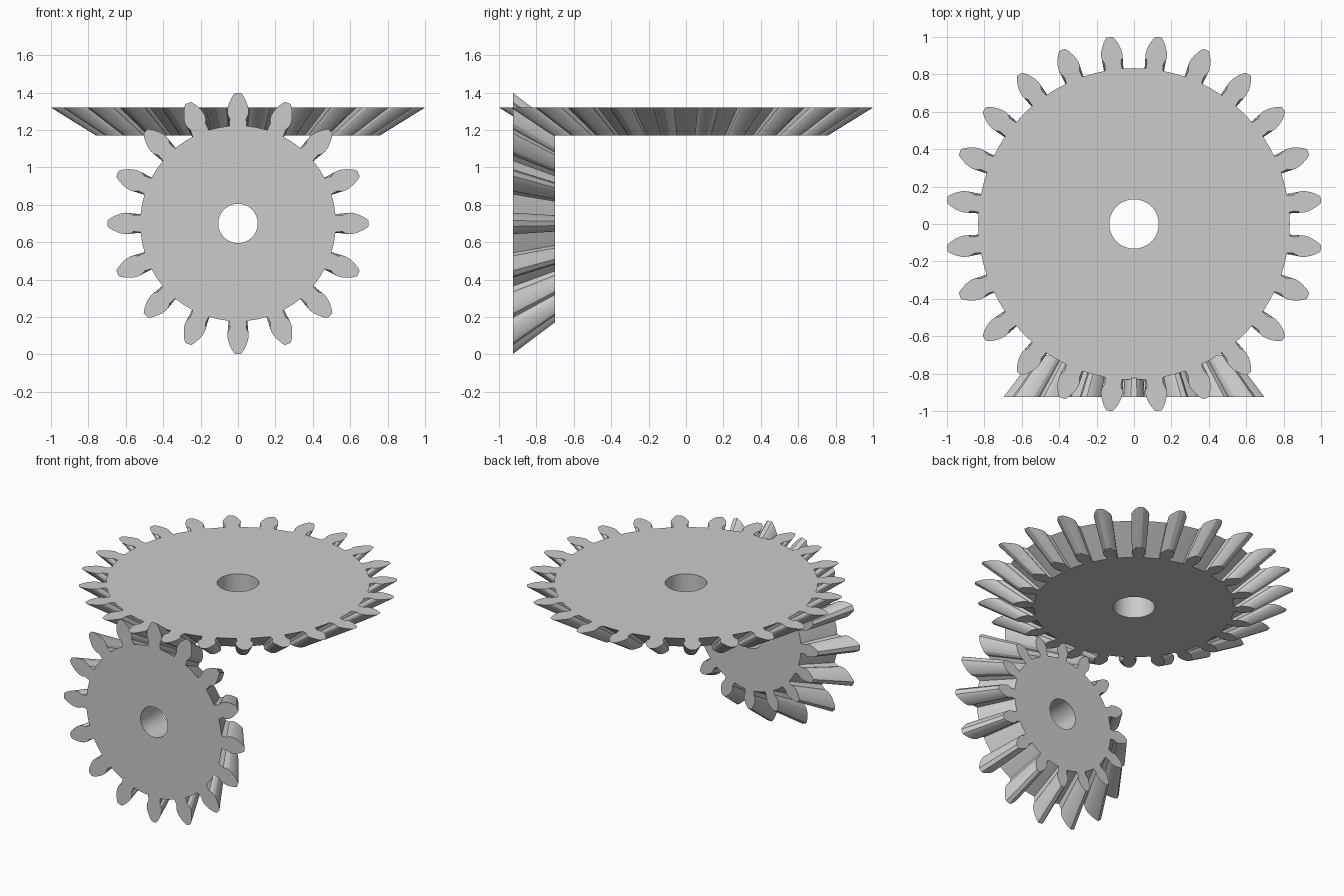
import bpy, bmesh, math
from mathutils import Vector, Matrix

if "Cube" in bpy.data.objects:
    bpy.data.objects.remove(bpy.data.objects["Cube"])

MODULE = 0.0775
APEX = Vector((0, 0, 0.70))   # common apex of both pitch cones
SHRINK = 0.758                # size of inner face relative to outer face
# half tooth: (height from pitch circle, half width), in modules
TOOTH = [(-1.25, 0.60), (-0.75, 0.56), (-0.5, 0.70), (-0.2, 0.74), (0.1, 0.69),
         (0.4, 0.58), (0.7, 0.43), (0.88, 0.31), (1.0, 0.20)]


def outline(teeth, phase):
    """Toothed outline as 2D points"""
    pitch = teeth * MODULE / 2
    pts = []
    for i in range(teeth):
        c = (i + phase) * math.tau / teeth
        for side, half in ((-1, TOOTH), (1, TOOTH[::-1])):
            for h, w in half:
                r = pitch + h * MODULE
                a = c + side * math.asin(w * MODULE / r)
                pts.append((r * math.cos(a), r * math.sin(a)))
        # root arc midpoint
        a = c + math.pi / teeth
        r = pitch - 1.25 * MODULE
        pts.append((r * math.cos(a), r * math.sin(a)))
    return pts


def bevel_gear(name, teeth, height, bore, phase, matrix):
    """Conical gear with its apex at the local origin and axis on z"""
    bm = bmesh.new()
    pts = outline(teeth, phase)
    big = [bm.verts.new((x, y, height)) for x, y in pts]
    small = [bm.verts.new(v.co * SHRINK) for v in big]
    n = len(pts)
    for i in range(n):
        j = (i + 1) % n
        bm.faces.new((small[i], small[j], big[j], big[i]))
    # straight bore through the middle
    k = 64
    rings = []
    for z in (height, height * SHRINK):
        rings.append([bm.verts.new((bore * math.cos(i * math.tau / k),
                                    bore * math.sin(i * math.tau / k), z)) for i in range(k)])
    for i in range(k):
        j = (i + 1) % k
        bm.faces.new((rings[0][i], rings[0][j], rings[1][j], rings[1][i]))
    # end faces with a round hole
    for outer, inner in ((big, rings[0]), (small, rings[1])):
        edges = []
        for loop in (outer, inner):
            for i, v in enumerate(loop):
                w = loop[(i + 1) % len(loop)]
                edges.append(bm.edges.get((v, w)))
        bmesh.ops.triangle_fill(bm, use_beauty=True, use_dissolve=False, edges=edges)
    bmesh.ops.recalc_face_normals(bm, faces=bm.faces)
    me = bpy.data.meshes.new(name)
    bm.to_mesh(me)
    bm.free()
    ob = bpy.data.objects.new(name, me)
    ob.matrix_world = Matrix.Translation(APEX) @ matrix
    bpy.context.collection.objects.link(ob)
    bpy.ops.object.select_all(action='DESELECT')
    ob.select_set(True)
    bpy.context.view_layer.objects.active = ob
    bpy.ops.object.shade_smooth_by_angle(angle=math.radians(20))


# horizontal wheel, and upright pinion facing the front
bevel_gear("large_bevel_gear", 24, 0.62, 0.132, 0.5, Matrix.Identity(4))
bevel_gear("small_bevel_gear", 16, 0.925, 0.105, 0.0, Matrix.Rotation(math.pi / 2, 4, 'X'))
